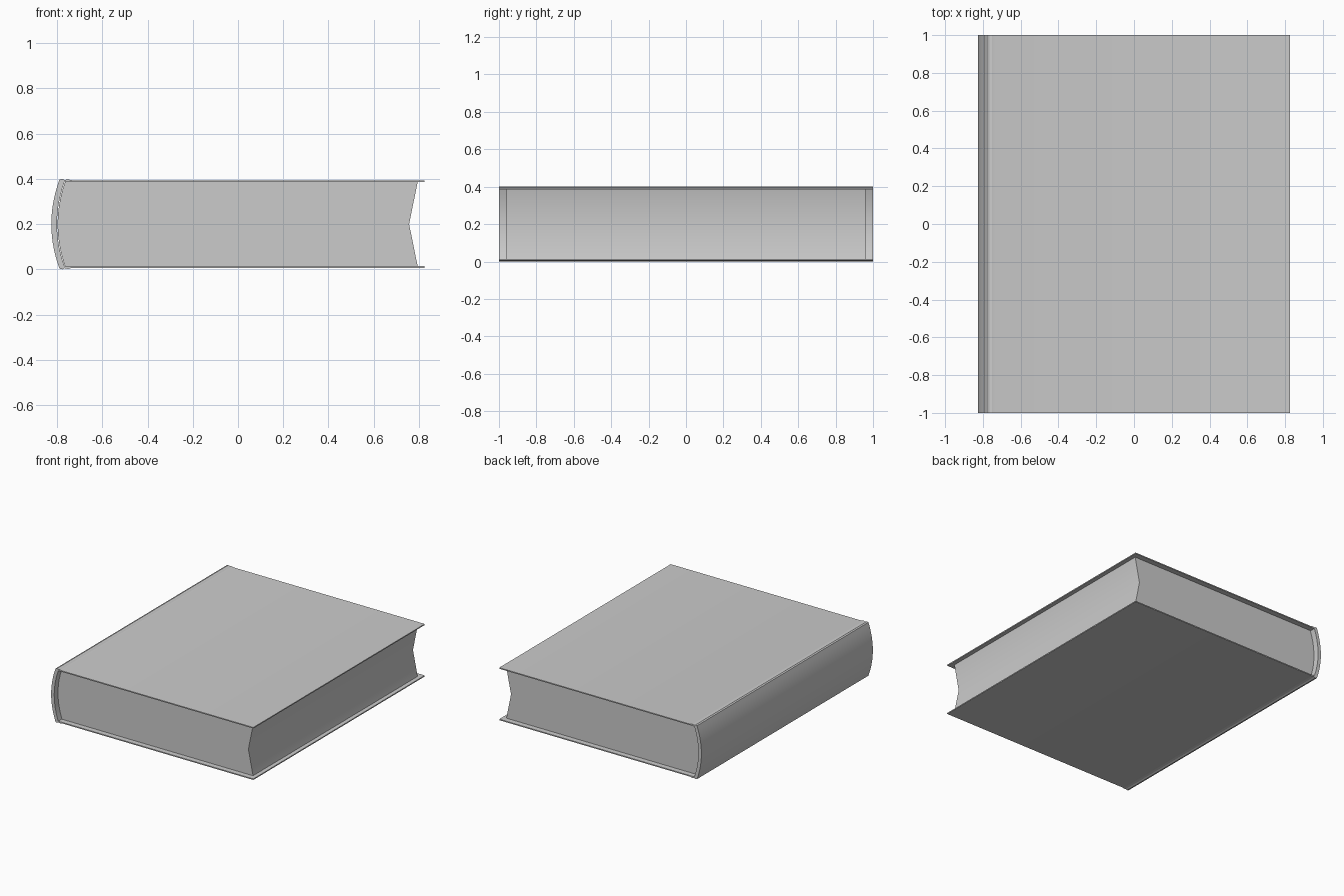
import bpy, bmesh, math

if "Cube" in bpy.data.objects:
    bpy.data.objects.remove(bpy.data.objects["Cube"])

MID = 0.2          # mirror plane of the book's thickness


def mirrored(half):
    """Mirror a top-half profile (running downward to MID) below MID."""
    return half + [(x, 2 * MID - z) for x, z in reversed(half)
                   if abs(z - MID) > 1e-5]


def extrude(name, profile, half_len):
    """Extrude an x,z outline along y, centred on y = 0."""
    bm = bmesh.new()
    face = bm.faces.new([bm.verts.new((x, -half_len, z)) for x, z in profile])
    ext = bmesh.ops.extrude_face_region(bm, geom=[face])
    moved = [v for v in ext["geom"] if isinstance(v, bmesh.types.BMVert)]
    bmesh.ops.translate(bm, verts=moved, vec=(0, 2 * half_len, 0))
    bmesh.ops.recalc_face_normals(bm, faces=bm.faces)
    mesh = bpy.data.meshes.new(name)
    bm.to_mesh(mesh)
    bm.free()
    ob = bpy.data.objects.new(name, mesh)
    bpy.context.collection.objects.link(ob)
    bpy.context.view_layer.objects.active = ob
    ob.select_set(True)
    bpy.ops.object.shade_smooth_by_angle(angle=math.radians(25))
    ob.select_set(False)
    return ob


def bulge(x_end, x_mid, z_end, n=7):
    """Rounded back: from the top corner down to the middle of the spine."""
    pts = []
    for i in range(n + 1):
        z = z_end + (MID - z_end) * i / n
        t = (z - MID) / (z_end - MID)
        pts.append((x_mid + (x_end - x_mid) * t * t, z))
    return pts


# Hard cover: thin boards, raised hinge bead, thick rounded spine
outer = [(0.825, 0.394), (-0.735, 0.394), (-0.752, 0.398), (-0.766, 0.395),
         (-0.778, 0.4)] + bulge(-0.79, -0.826, 0.397)
inner = [(0.825, 0.386)] + bulge(-0.768, -0.801, 0.386)
extrude("cover", mirrored(outer) + mirrored(inner)[::-1], 1.0)

# Page block: rounded back and notched fore edge, recessed at both ends
back = mirrored(bulge(-0.765, -0.798, 0.387))
extrude("pages", back + [(0.795, 0.013), (0.757, MID), (0.795, 0.387)], 0.96)
